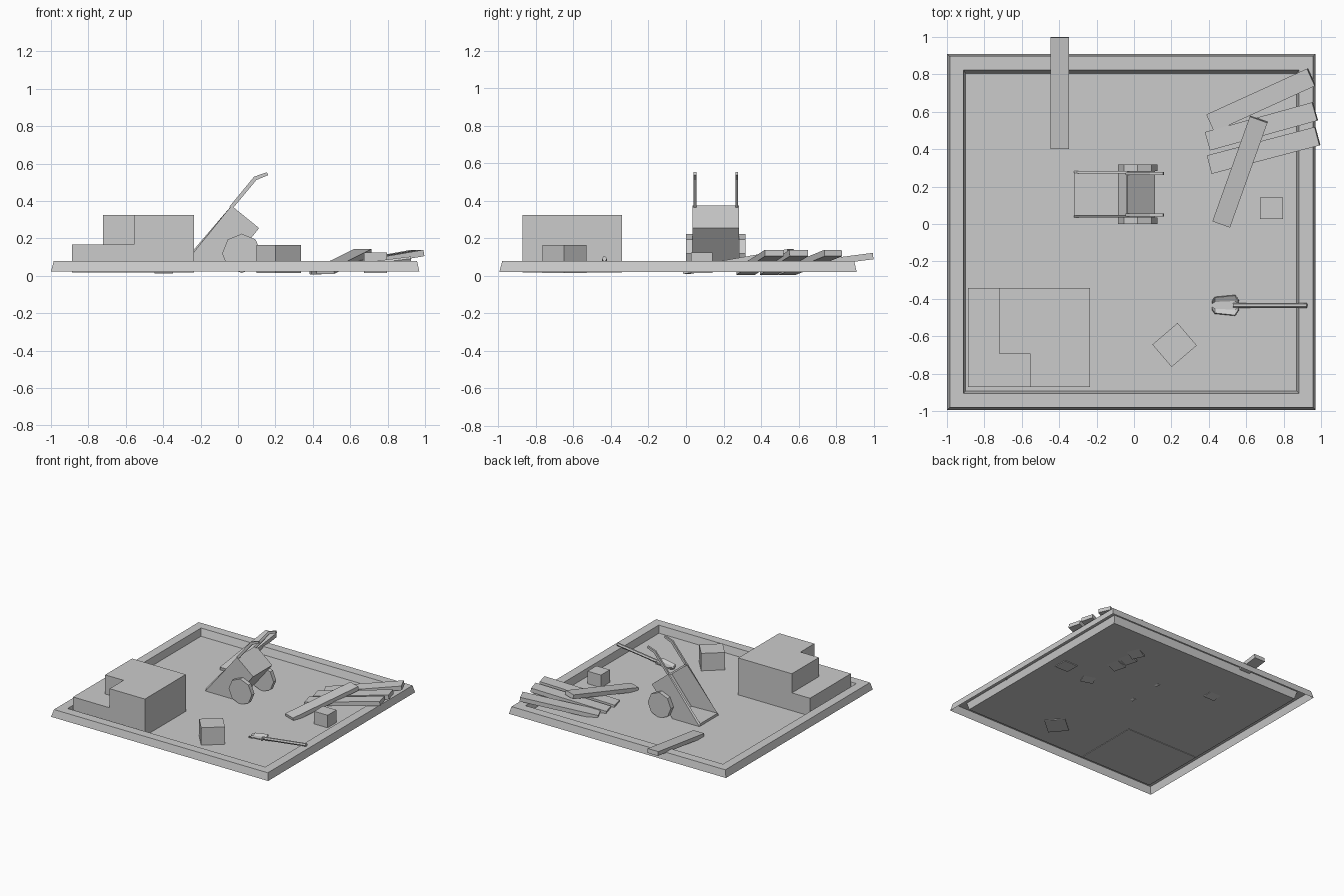
import bpy, bmesh, math
from mathutils import Vector, Matrix

cube = bpy.data.objects.get("Cube")
if cube:
    bpy.data.objects.remove(cube, do_unlink=True)

grey = bpy.data.materials.new("plain grey")
grey.use_nodes = True
grey.diffuse_color = (0.6, 0.6, 0.6, 1)
grey.node_tree.nodes["Principled BSDF"].inputs["Base Color"].default_value = (0.6, 0.6, 0.6, 1)


def finish(name, bm, recalc=True):
    if recalc:
        bmesh.ops.recalc_face_normals(bm, faces=bm.faces)
    mesh = bpy.data.meshes.new(name)
    bm.to_mesh(mesh)
    bm.free()
    mesh.materials.append(grey)
    obj = bpy.data.objects.new(name, mesh)
    bpy.context.collection.objects.link(obj)
    return obj


def prism(name, points, offset, skip_side=None, caps=True):
    """Extrude a planar outline by an offset, optionally leaving one side open."""
    bm = bmesh.new()
    a = [bm.verts.new(p) for p in points]
    b = [bm.verts.new(Vector(p) + Vector(offset)) for p in points]
    n = len(points)
    for i in range(n):
        if i != skip_side:
            j = (i + 1) % n
            bm.faces.new((a[i], a[j], b[j], b[i]))
    if caps:
        bm.faces.new(a[::-1])
        bm.faces.new(b)
    return finish(name, bm)


def beam(name, start, end, width, thick):
    """Rectangular bar between two end centres."""
    start, end = Vector(start), Vector(end)
    along = (end - start).normalized()
    side = Vector((0, 0, 1)).cross(along).normalized()
    up = along.cross(side)
    ring = [start + side * width / 2 * s + up * thick / 2 * u
            for s, u in ((-1, -1), (1, -1), (1, 1), (-1, 1))]
    return prism(name, ring, end - start)


def crate(name, x, y, size_x, size_y, z0, z1, angle=0):
    bm = bmesh.new()
    bmesh.ops.create_cube(bm, size=1)
    bmesh.ops.transform(bm, verts=bm.verts, matrix=Matrix.Translation((x, y, (z0 + z1) / 2))
                        @ Matrix.Rotation(math.radians(angle), 4, 'Z')
                        @ Matrix.Diagonal((size_x, size_y, z1 - z0, 1)))
    return finish(name, bm)


# Ground tray: open underneath, sloped outer skirt, raised rim, sunken floor
bm = bmesh.new()
rings = []
for x0, x1, y0, y1, z in ((-1, 0.97, -0.995, 0.91, 0.022), (-0.985, 0.957, -0.98, 0.897, 0.08),
                          (-0.912, 0.882, -0.906, 0.823, 0.08), (-0.9, 0.87, -0.893, 0.805, 0.022)):
    rings.append([bm.verts.new((x, y, z)) for x, y in ((x0, y0), (x1, y0), (x1, y1), (x0, y1))])
for low, high in zip(rings, rings[1:]):
    for i in range(4):
        j = (i + 1) % 4
        bm.faces.new((low[i], low[j], high[j], high[i]))
bm.faces.new(rings[-1])
finish("ground_tray", bm, recalc=False)

# Stepped block: low corner step and tall L-shaped mass
prism("low_step", [(x, y, 0.018) for x, y in ((-0.887, -0.872), (-0.555, -0.872), (-0.555, -0.692),
      (-0.722, -0.692), (-0.722, -0.342), (-0.887, -0.342))], (0, 0, 0.15))
prism("tall_block", [(x, y, 0.018) for x, y in ((-0.555, -0.872), (-0.235, -0.872), (-0.235, -0.342),
      (-0.722, -0.342), (-0.722, -0.692), (-0.555, -0.692))], (0, 0, 0.307))

# Loose crates
crate("turned_crate", 0.217, -0.647, 0.177, 0.158, 0.016, 0.165, 40.5)
crate("small_crate", 0.735, 0.083, 0.122, 0.115, 0.016, 0.125)

# Planks leaning on the rim
beam("back_plank", (-0.397, 0.402, 0.029), (-0.397, 0.998, 0.106), 0.097, 0.034)
for i, (x0, y0, x1, y1) in enumerate(((0.41, 0.54, 0.948, 0.785), (0.395, 0.443, 0.968, 0.602),
                                      (0.405, 0.318, 0.981, 0.47))):
    beam(f"fan_plank_{i + 1}", (x0, y0, 0.023), (x1, y1, 0.122), 0.102, 0.034)
beam("crossing_plank", (0.467, 0, 0.027), (0.667, 0.56, 0.126), 0.1, 0.034)

# Tipped cart body: open on the slanted upper side
body = prism("cart_body", [(x, 0.035, z) for x, z in ((-0.32, 0.022), (-0.035, 0.375),
             (0.113, 0.255), (-0.075, 0.022))], (0, 0.248, 0), skip_side=0)
walls = body.modifiers.new("walls", 'SOLIDIFY')
walls.thickness = 0.014
walls.offset = -1
walls.use_even_offset = True

# Cart wheels and handles on both sides
for side, wheel_y, handle_y in (("right", 0.0, 0.048), ("left", 0.283, 0.27)):
    rim = [(0.02 + 0.105 * math.cos(k * math.pi / 4), wheel_y,
            0.12 + 0.105 * math.sin(k * math.pi / 4)) for k in range(8)]
    prism(f"{side}_wheel", rim, (0, 0.035, 0))
    bm = bmesh.new()
    sections = []
    for x, z, dx, dz in ((-0.037, 0.365, 0.008, -0.006), (0.092, 0.521, 0.006, -0.009),
                         (0.158, 0.546, 0.003, -0.008)):
        sections.append([bm.verts.new((x + s * dx, handle_y + t * 0.007, z + s * dz))
                         for s, t in ((-1, -1), (1, -1), (1, 1), (-1, 1))])
    for a, b in zip(sections, sections[1:]):
        for i in range(4):
            j = (i + 1) % 4
            bm.faces.new((a[i], a[j], b[j], b[i]))
    bm.faces.new(sections[0])
    bm.faces.new(sections[-1])
    finish(f"{side}_handle", bm)

# Shovel: folded blade with raised edges and a handle resting on the rim
bm = bmesh.new()
rows = []
for x, half, z in ((0.418, 0.022, 0.026), (0.432, 0.043, 0.028), (0.54, 0.054, 0.04), (0.558, 0.028, 0.044)):
    rows.append([bm.verts.new((x, -0.435 + half * s, z + lift))
                 for s, lift in ((-1, 0.014), (-0.45, 0), (0.45, 0), (1, 0.014))])
for a, b in zip(rows, rows[1:]):
    for i in range(3):
        bm.faces.new((a[i], b[i], b[i + 1], a[i + 1]))
blade = finish("shovel_blade", bm)
sheet = blade.modifiers.new("sheet", 'SOLIDIFY')
sheet.thickness = 0.008
sheet.offset = 0
start, end = Vector((0.53, -0.435, 0.042)), Vector((0.925, -0.435, 0.092))
along = (end - start).normalized()
up = along.cross(Vector((0, 1, 0)))
prism("shovel_handle", [start + 0.013 * (math.cos(k * math.pi / 3) * Vector((0, 1, 0))
      + math.sin(k * math.pi / 3) * up) for k in range(6)], end - start)
